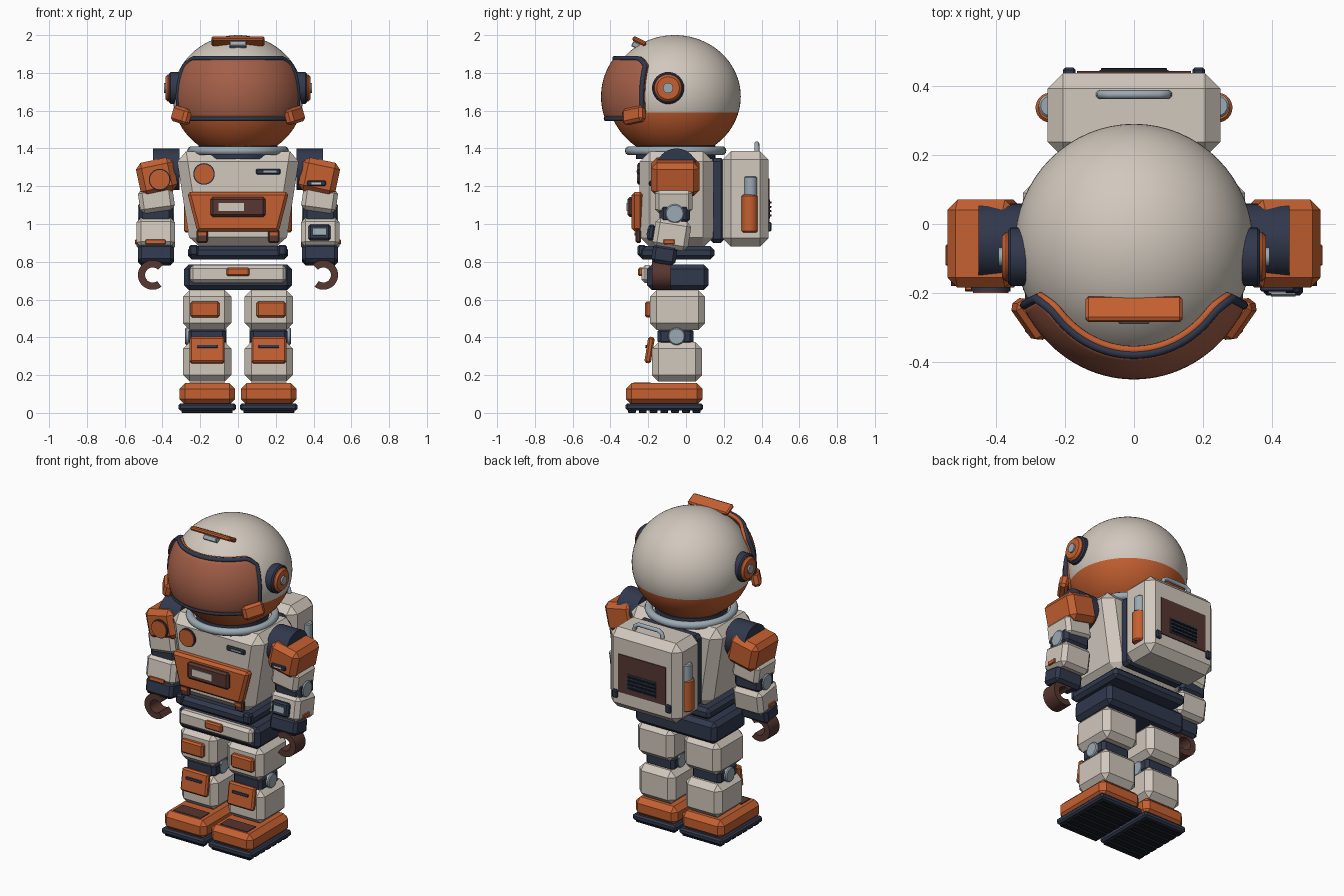
import bpy, bmesh
from math import sin, cos, pi, radians, sqrt
from mathutils import Matrix, Vector, Euler

if "Cube" in bpy.data.objects:
    bpy.data.objects.remove(bpy.data.objects["Cube"])


def material(name, r, g, b):
    m = bpy.data.materials.new(name)
    m.use_nodes = True
    m.diffuse_color = (r, g, b, 1)
    m.node_tree.nodes["Principled BSDF"].inputs["Base Color"].default_value = (r, g, b, 1)
    return m


WHITE = material("warm white", .64, .58, .51)
ORANGE = material("orange", .55, .115, .03)
NAVY = material("navy", .03, .04, .073)
BROWN = material("dark brown", .095, .037, .03)
STEEL = material("blue grey", .33, .40, .45)
VISOR = material("copper glass", .37, .115, .065)
BLACK = material("sole black", .01, .013, .018)


def finish(name, bm, mats, smooth=None):
    me = bpy.data.meshes.new(name)
    bmesh.ops.recalc_face_normals(bm, faces=bm.faces)
    bm.to_mesh(me)
    bm.free()
    for m in mats if isinstance(mats, list) else [mats]:
        me.materials.append(m)
    if smooth:
        me.shade_smooth()
        me.set_sharp_from_angle(angle=radians(smooth))
    ob = bpy.data.objects.new(name, me)
    bpy.context.collection.objects.link(ob)
    return ob


def place(bm, loc, rot):
    turn = Euler([radians(a) for a in rot]).to_matrix().to_4x4()
    bmesh.ops.transform(bm, matrix=Matrix.Translation(loc) @ turn, verts=bm.verts)


def box(name, mat, loc, size, bevel=.01, rot=(0, 0, 0), taper=1):
    """Chamfered box; taper scales the width of its bottom."""
    bm = bmesh.new()
    bmesh.ops.create_cube(bm, size=1)
    for v in bm.verts:
        k = taper if v.co.z < 0 else 1
        v.co = (v.co.x * size[0] * k, v.co.y * size[1], v.co.z * size[2])
    if bevel:
        bmesh.ops.bevel(bm, geom=bm.edges[:], offset=bevel, segments=1,
                        affect='EDGES', clamp_overlap=True)
    place(bm, loc, rot)
    return finish(name, bm, mat)


def rod(name, mat, loc, r, depth, axis="Z", bevel=0):
    bm = bmesh.new()
    bmesh.ops.create_cone(bm, cap_ends=True, segments=32, radius1=r, radius2=r, depth=depth)
    if bevel:
        rims = [e for e in bm.edges if abs(e.verts[0].co.z - e.verts[1].co.z) < 1e-5]
        bmesh.ops.bevel(bm, geom=rims, offset=bevel, segments=1, affect='EDGES')
    place(bm, loc, {"X": (0, 90, 0), "Y": (90, 0, 0), "Z": (0, 0, 0)}[axis])
    return finish(name, bm, mat, 35)


def tube(name, mat, points, r, cyclic=False):
    cu = bpy.data.curves.new(name, 'CURVE')
    cu.dimensions = '3D'
    cu.bevel_depth, cu.bevel_resolution, cu.use_fill_caps = r, 3, True
    sp = cu.splines.new('POLY')
    sp.points.add(len(points) - 1)
    for p, co in zip(sp.points, points):
        p.co = (*co, 1)
    sp.use_cyclic_u = cyclic
    cu.materials.append(mat)
    ob = bpy.data.objects.new(name, cu)
    bpy.context.collection.objects.link(ob)
    return ob


# Helmet: ellipsoid cut by a level plane into white dome and orange base
HC, HR = Vector((0, -.06, 1.675)), Vector((.345, .35, .325))
bm = bmesh.new()
bmesh.ops.create_uvsphere(bm, u_segments=64, v_segments=40, radius=1)
for v in bm.verts:
    v.co = HC + v.co * HR
bmesh.ops.bisect_plane(bm, geom=bm.verts[:] + bm.edges[:] + bm.faces[:],
                       plane_co=(0, 0, 1.59), plane_no=(0, 0, 1))
for f in bm.faces:
    f.material_index = int(f.calc_center_median().z < 1.59)
finish("helmet", bm, [WHITE, ORANGE], 60)


def visor_point(u, v, grow=0):
    """Point on the visor shell, u and v from -1 to 1."""
    half = .16 * (1 - .25 * max(0, (abs(u) - .8) / .2) ** 2)
    z, az = 1.717 + v * half, radians(63) * u
    k = sqrt(1 - ((z - HC.z) / .36) ** 2)
    return Vector(((.362 + grow) * k * sin(az), HC.y - (.39 + grow) * k * cos(az), z))


# Visor shell and its rim
NU, NV = 36, 14
bm = bmesh.new()
grid = [[bm.verts.new(visor_point(2 * i / NU - 1, 2 * j / NV - 1)) for j in range(NV + 1)]
        for i in range(NU + 1)]
for i in range(NU):
    for j in range(NV):
        bm.faces.new((grid[i][j], grid[i + 1][j], grid[i + 1][j + 1], grid[i][j + 1]))
shell = finish("visor", bm, VISOR, 60)
solid = shell.modifiers.new("thickness", 'SOLIDIFY')
solid.thickness, solid.offset = .02, -1
us = [2 * i / NU - 1 for i in range(NU + 1)]
vs = [2 * j / NV - 1 for j in range(1, NV)]
edge = [(u, 1) for u in us] + [(1, -v) for v in vs] + [(-u, -1) for u in us] + [(-1, v) for v in vs]
tube("visor_rim", NAVY, [visor_point(u, v, -.006) for u, v in edge], .013, True)
tube("visor_seal", ORANGE, [visor_point(u, v, -.022) for u, v in edge], .012, True)

# Helmet fittings
box("helmet_lamp", ORANGE, (0, -.247, 1.968), (.28, .078, .026), .008, (-27, 0, 0))
box("lamp_foot", STEEL, (0, -.262, 1.945), (.09, .05, .03), .004, (-27, 0, 0))
for s in (1, -1):
    rod("ear_base", NAVY, (s * .335, -.095, 1.72), .085, .06, "X", .008)
    rod("ear_disc", ORANGE, (s * .36, -.095, 1.72), .072, .045, "X", .012)
    rod("ear_cap", STEEL, (s * .382, -.095, 1.72), .027, .02, "X")
    box("visor_bracket", ORANGE, (s * .298, -.275, 1.575), (.13, .055, .085), .015,
        (-12, s * -10, s * 55))

# Neck
ring = [(.245 * cos(a * pi / 24), -.055 + .245 * sin(a * pi / 24), 1.388) for a in range(48)]
tube("neck_ring", STEEL, ring, .024, True)
rod("neck_collar", NAVY, (0, -.055, 1.38), .21, .07)

# Torso, chest pack and hips
box("torso", WHITE, (0, -.05, 1.13), (.66, .39, .51), .055, taper=.76)
box("torso_base", NAVY, (0, -.05, .848), (.53, .4, .07), .02)
box("hips", NAVY, (0, -.043, .718), (.57, .325, .135), .025)
box("belt_plate", WHITE, (0, -.205, .735), (.51, .06, .095), .018)
box("buckle", ORANGE, (0, -.238, .747), (.12, .03, .047), .008)
box("chest_pack", ORANGE, (0, -.258, 1.065), (.54, .06, .21), .016, taper=.8)
box("chest_screen", BROWN, (0, -.292, 1.09), (.29, .035, .105), .012)
box("screen_light", WHITE, (-.035, -.311, 1.09), (.135, .006, .042), 0)
box("chest_slot", NAVY, (.16, -.248, 1.277), (.13, .02, .03), .006)
box("slot_light", STEEL, (.17, -.259, 1.277), (.07, .006, .01), 0)
rod("chest_badge_rim", NAVY, (-.18, -.245, 1.265), .057, .018, "Y")
rod("chest_badge", ORANGE, (-.18, -.249, 1.265), .051, .02, "Y")
for s in (1, -1):
    box("chest_latch", BROWN, (s * .19, -.252, .935), (.06, .03, .07), .008)
    box("latch_tip", ORANGE, (s * .19, -.268, .947), (.045, .008, .018), 0)
    box("base_clip", NAVY, (s * .235, -.235, .86), (.05, .045, .06), .01)

# Backpack
box("pack_mount", NAVY, (0, .165, 1.125), (.42, .08, .45), .02)
box("backpack", WHITE, (0, .315, 1.133), (.5, .245, .505), .045)
box("pack_panel", BROWN, (0, .438, 1.12), (.33, .01, .24), 0)
box("vent_plate", NAVY, (0, .442, 1.08), (.2, .008, .1), 0)
for i in range(4):
    box("vent_rib", BLACK, (0, .447, 1.045 + i * .023), (.19, .01, .011), .002)
tube("pack_handle", STEEL, [(-.1, .375, 1.37), (-.095, .375, 1.41), (-.07, .375, 1.425),
                            (.07, .375, 1.425), (.095, .375, 1.41), (.1, .375, 1.37)], .013)
for s in (1, -1):
    rod("tank", ORANGE, (s * .242, .337, 1.055), .043, .2, "Z", .008)
    rod("tank_neck", STEEL, (s * .242, .342, 1.19), .034, .125, "Z", .006)
    box("pack_foot", NAVY, (s * .187, .44, .985), (.036, .025, .05), .006)


def hand(s):
    """Open C-shaped gripper with a rectangular section."""
    bm = bmesh.new()
    rings = []
    for i in range(25):
        a = radians(45 + 262 * i / 24)
        rings.append([bm.verts.new((s * (.452 - r * cos(a)), y, .73 + r * sin(a)))
                      for r, y in ((.04, -.18), (.078, -.18), (.078, -.08), (.04, -.08))])
    for a, b in zip(rings, rings[1:]):
        for k in range(4):
            bm.faces.new((a[k], a[k - 1], b[k - 1], b[k]))
    bm.faces.new(rings[0])
    bm.faces.new(rings[-1])
    finish("hand", bm, BROWN, 40)


for s in (1, -1):
    # Arm
    rod("shoulder_joint", NAVY, (s * .38, -.05, 1.29), .11, .14, "X")
    box("shoulder_pad", ORANGE, (s * .43, -.057, 1.25), (.2, .255, .18), .03, (0, s * 12, 0))
    box("upper_arm", WHITE, (s * .432, -.065, 1.13), (.185, .2, .13), .022, (0, s * 8, 0))
    box("elbow", NAVY, (s * .435, -.06, 1.055), (.18, .16, .1), .02)
    rod("elbow_joint", STEEL, (s * .435, -.06, 1.055), .05, .19, "X", .006)
    box("forearm", WHITE, (s * .435, -.075, .945), (.205, .19, .155), .024, (-9, 0, 0))
    box("cuff", NAVY, (s * .435, -.115, .838), (.19, .13, .1), .018, (-9, 0, 0))
    box("forearm_button", ORANGE, (s * .54, -.09, .905), (.012, .06, .025), .003)
    hand(s)

    # Leg
    box("thigh", WHITE, (s * .163, -.045, .545), (.255, .29, .21), .035)
    box("thigh_pad", ORANGE, (s * .175, -.195, .548), (.155, .045, .085), .01)
    box("knee", NAVY, (s * .163, -.055, .405), (.2, .19, .09), .018)
    rod("knee_joint", STEEL, (s * .17, -.05, .405), .046, .22, "X", .006)
    box("shin", WHITE, (s * .163, -.047, .27), (.255, .265, .21), .035)
    box("knee_pad", ORANGE, (s * .163, -.193, .333), (.185, .035, .14), .01, (-9, 0, 0))
    box("knee_slot", NAVY, (s * .163, -.209, .352), (.11, .012, .016), .002, (-9, 0, 0))

    # Boot
    box("boot", ORANGE, (s * .163, -.115, .1), (.295, .405, .115), .03)
    box("boot_toe_plate", BROWN, (s * .163, -.232, .158), (.19, .09, .008), 0)
    box("sole", NAVY, (s * .163, -.115, .032), (.305, .41, .038), .01)
    for i in range(7):
        box("tread", BLACK, (s * .163, -.286 + i * .057, .012), (.27, .042, .024), .003)

# Details found on one arm only
rod("shoulder_badge_rim", NAVY, (-.415, -.186, 1.235), .057, .018, "Y")
rod("shoulder_badge", ORANGE, (-.415, -.19, 1.235), .051, .02, "Y")
box("shoulder_slot", NAVY, (.415, -.187, 1.215), (.1, .018, .028), .005)
box("slot_mark", WHITE, (.415, -.197, 1.215), (.05, .005, .01), 0)
box("wrist_screen", NAVY, (.432, -.185, .955), (.115, .035, .085), .01, (-9, 0, 0))
box("screen_glass", STEEL, (.432, -.204, .958), (.07, .006, .036), 0, (-9, 0, 0))
box("wrist_tag", ORANGE, (-.437, -.188, .905), (.105, .012, .024), .003, (-9, 0, 0))
